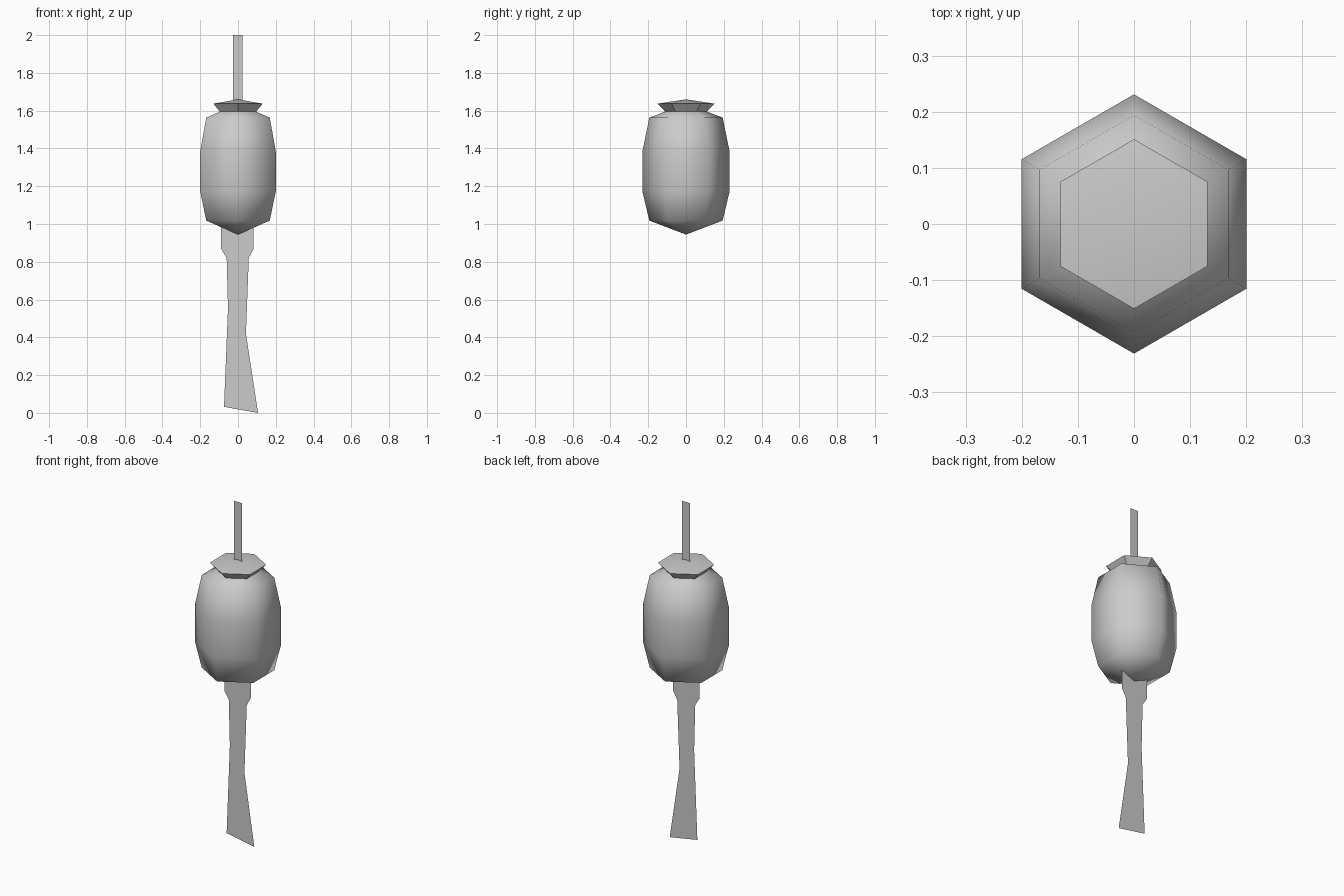
import bpy, bmesh, math

if "Cube" in bpy.data.objects:
    bpy.data.objects.remove(bpy.data.objects["Cube"], do_unlink=True)

grey = bpy.data.materials.new("plain_grey")
grey.use_nodes = True
colour = (0.6, 0.6, 0.6, 1)
grey.diffuse_color = colour
grey.node_tree.nodes["Principled BSDF"].inputs["Base Color"].default_value = colour


def finish(name, bm):
    mesh = bpy.data.meshes.new(name)
    bm.to_mesh(mesh)
    bm.free()
    mesh.materials.append(grey)
    obj = bpy.data.objects.new(name, mesh)
    bpy.context.collection.objects.link(obj)
    return obj


def hex_lathe(name, profile):
    """Six-sided solid from (radius, z) points; radius 0 makes a tip."""
    bm = bmesh.new()
    rings = []
    for r, z in profile:
        angles = [math.pi / 2 + i * math.pi / 3 for i in range(6)] if r else [0]
        rings.append([bm.verts.new((r * math.cos(a), r * math.sin(a), z)) for a in angles])
    for low, high in zip(rings, rings[1:]):
        for i in range(6):
            j = (i + 1) % 6
            corners = [low[i % len(low)], low[j % len(low)],
                       high[j % len(high)], high[i % len(high)]]
            bm.faces.new(list(dict.fromkeys(corners)))
    bmesh.ops.recalc_face_normals(bm, faces=bm.faces)
    return finish(name, bm)


def sheet(name, rows):
    """Paper-thin upright strip from (left x, left z, right x, right z) rows."""
    bm = bmesh.new()
    pairs = [(bm.verts.new((xl, 0, zl)), bm.verts.new((xr, 0, zr)))
             for xl, zl, xr, zr in rows]
    for (a, b), (c, d) in zip(pairs, pairs[1:]):
        bm.faces.new((a, b, d, c))
    return finish(name, bm)


# Rounded hexagonal body with shallow pointed ends
body = hex_lathe("body", [(0, 0.944), (0.194, 1.018), (0.231, 1.173),
                          (0.231, 1.384), (0.194, 1.563), (0, 1.637)])
body.data.shade_smooth()

# Flared cap with a low peak
cap = hex_lathe("cap", [(0, 1.593), (0.109, 1.593), (0.151, 1.637), (0, 1.66)])
bpy.ops.object.select_all(action="DESELECT")
cap.select_set(True)
bpy.context.view_layer.objects.active = cap
bpy.ops.object.shade_smooth_by_angle(angle=math.radians(30))

# Hanging strap above and paper tail below
sheet("hanging_strap", [(-0.027, 1.64, 0.025, 1.64), (-0.027, 2, 0.025, 2)])
sheet("paper_tail", [(-0.074, 0.032, 0.106, 0), (-0.053, 0.555, 0.042, 0.42),
                     (-0.06, 0.82, 0.057, 0.82), (-0.089, 0.868, 0.083, 0.868),
                     (-0.089, 1.0, 0.083, 1.0)])
